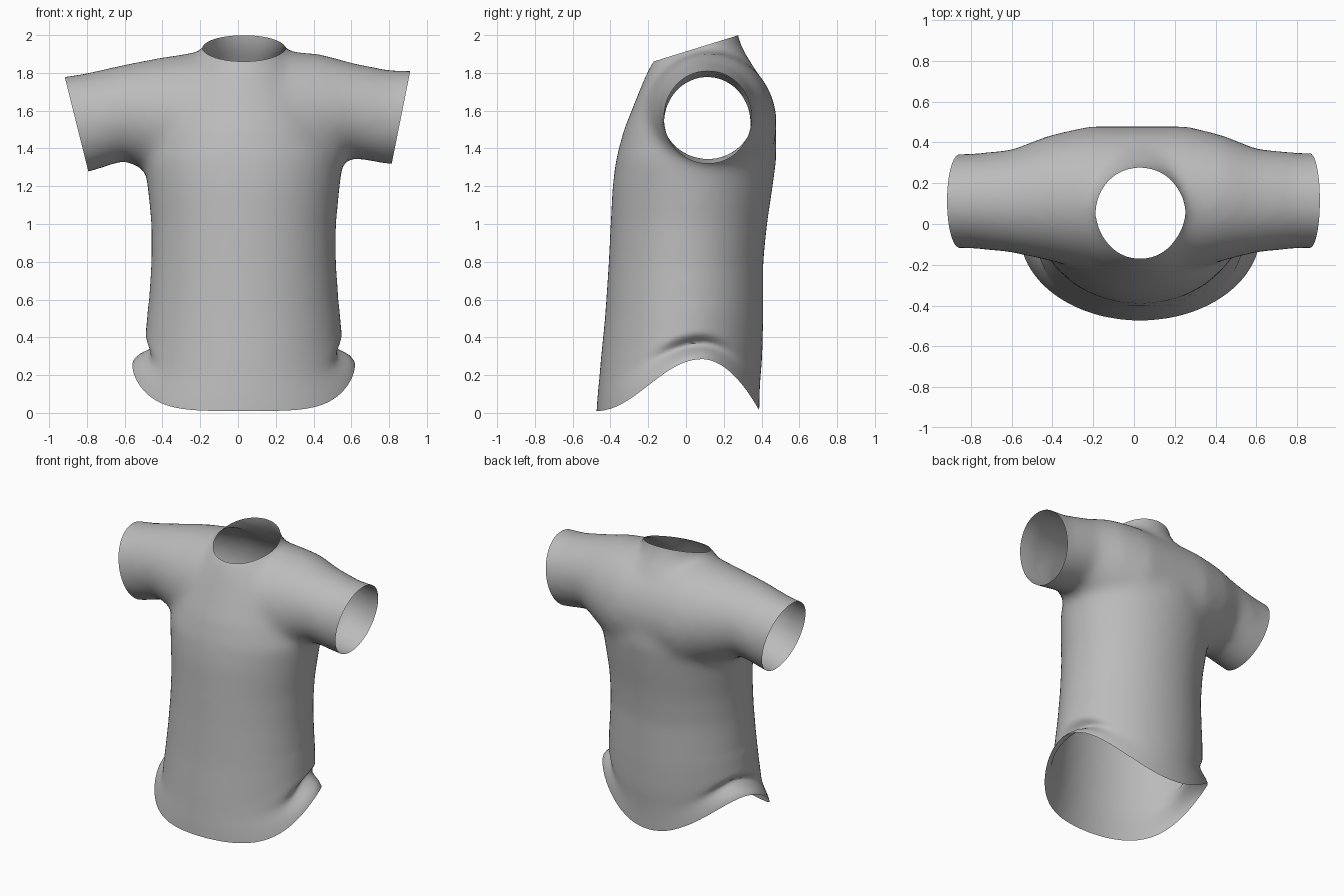
import bpy, bmesh, math
from mathutils import Vector

if "Cube" in bpy.data.objects:
    bpy.data.objects.remove(bpy.data.objects["Cube"], do_unlink=True)

SEGMENTS = 48


def loft(name, rings):
    """Closed solid through a list of rings of points."""
    bm = bmesh.new()
    loops = [[bm.verts.new(p) for p in ring] for ring in rings]
    for a, b in zip(loops, loops[1:]):
        for i in range(SEGMENTS):
            j = (i + 1) % SEGMENTS
            bm.faces.new((a[i], a[j], b[j], b[i]))
    bm.faces.new(loops[0])
    bm.faces.new(loops[-1])
    bmesh.ops.recalc_face_normals(bm, faces=bm.faces[:])
    mesh = bpy.data.meshes.new(name)
    bm.to_mesh(mesh)
    bm.free()
    obj = bpy.data.objects.new(name, mesh)
    bpy.context.collection.objects.link(obj)
    return obj


def ellipse(ru, rv):
    angles = [math.tau * i / SEGMENTS for i in range(SEGMENTS)]
    return [(ru * math.cos(a), rv * math.sin(a)) for a in angles]


# Torso: height, half width, front y, back y
torso = [(-.1, .615, -.48, .385), (0, .595, -.475, .39), (.08, .57, -.47, .39),
         (.18, .535, -.46, .395), (.3, .52, -.45, .405), (.5, .51, -.43, .41),
         (.8, .49, -.41, .41), (1.0, .49, -.4, .43), (1.2, .51, -.39, .46),
         (1.35, .53, -.37, .48), (1.5, .49, -.33, .475), (1.65, .43, -.27, .435),
         (1.75, .36, -.23, .4), (1.85, .27, -.185, .35), (1.92, .215, -.125, .305),
         (2.0, .2, -.12, .275), (2.15, .2, -.12, .275)]
shirt = loft("shirt", [
    [(.03 + u, (front + back) / 2 + v, z) for u, v in ellipse(half, (back - front) / 2)]
    for z, half, front, back in torso])

# Both sleeves as one tube widening into the chest: x, front y, back y, bottom, top
tube = [(-1.05, -.12, .345, 1.24, 1.76), (-.8, -.12, .345, 1.27, 1.8),
        (-.6, -.14, .365, 1.335, 1.845), (-.42, -.18, .435, 1.25, 1.88),
        (-.22, -.23, .48, 1.15, 1.91), (.26, -.23, .48, 1.15, 1.915),
        (.44, -.18, .435, 1.25, 1.9), (.6, -.14, .37, 1.35, 1.855),
        (.8, -.12, .35, 1.315, 1.815), (1.05, -.12, .35, 1.3, 1.81)]
sleeves = loft("sleeves", [
    [(x, (front + back) / 2 + u, (low + top) / 2 + v)
     for u, v in ellipse((back - front) / 2, (top - low) / 2)]
    for x, front, back, low, top in tube])

# Fuse torso and sleeves into one soft cloth surface
union = shirt.modifiers.new("union", "BOOLEAN")
union.operation, union.solver, union.object = "UNION", "EXACT", sleeves
remesh = shirt.modifiers.new("remesh", "REMESH")
remesh.mode, remesh.voxel_size = "VOXEL", .025
soften = shirt.modifiers.new("soften", "SMOOTH")
soften.factor, soften.iterations = .5, 20
bpy.context.view_layer.update()
fused = bpy.data.meshes.new_from_object(
    shirt.evaluated_get(bpy.context.evaluated_depsgraph_get()))
shirt.modifiers.clear()
shirt.data = fused
fused.name = "shirt"
bpy.data.objects.remove(sleeves, do_unlink=True)

bm = bmesh.new()
bm.from_mesh(fused)


def cut(point, normal, keep_out):
    """Open the cloth beyond a plane, only among faces chosen by keep_out."""
    faces = [f for f in bm.faces if keep_out(f.calc_center_median())]
    parts = set(faces)
    for f in faces:
        parts.update(f.edges)
        parts.update(f.verts)
    bmesh.ops.bisect_plane(bm, geom=list(parts), plane_co=point,
                           plane_no=Vector(normal), clear_outer=True)


# Openings: neck, left cuff, right cuff, hem
cut((0, -.14, 1.87), (0, -.31, 1), lambda c: c.z > 1.7 and abs(c.x) < .5)
cut((.91, 0, 1.8), (1, 0, -.2), lambda c: c.x > .65 and c.z > 1)
cut((-.915, 0, 1.77), (-1, 0, -.25), lambda c: c.x < -.65 and c.z > 1)
cut((0, 0, 0), (0, 0, -1), lambda c: c.z < .3)


def hem_height(y):
    """Hem curve: high at the sides, sweeping down to front and back."""
    if y < .08:
        return .01 + .137 * (1 + math.cos(math.pi * min((.08 - y) / .555, 1)))
    return .285 * max(1 - ((y - .08) / .315) ** 2, 0)


# Fold the cloth inward above the side hems, then raise the hem there
for v in bm.verts:
    if v.co.z < .6:
        fold = math.exp(-((v.co.y - .05) / .22) ** 2 - ((v.co.z - .15) / .07) ** 2)
        v.co.x -= (v.co.x - .03) * .13 * fold
        v.co.z += hem_height(v.co.y) * (1 - v.co.z / .6)
bm.to_mesh(fused)
bm.free()

# Plain grey cloth
cloth = bpy.data.materials.new("grey cloth")
cloth.use_nodes = True
grey = (.5, .5, .5, 1)
cloth.diffuse_color = grey
cloth.node_tree.nodes["Principled BSDF"].inputs["Base Color"].default_value = grey
fused.materials.clear()
fused.materials.append(cloth)

bpy.ops.object.select_all(action="DESELECT")
shirt.select_set(True)
bpy.context.view_layer.objects.active = shirt
bpy.ops.object.shade_smooth_by_angle(angle=math.radians(50))
